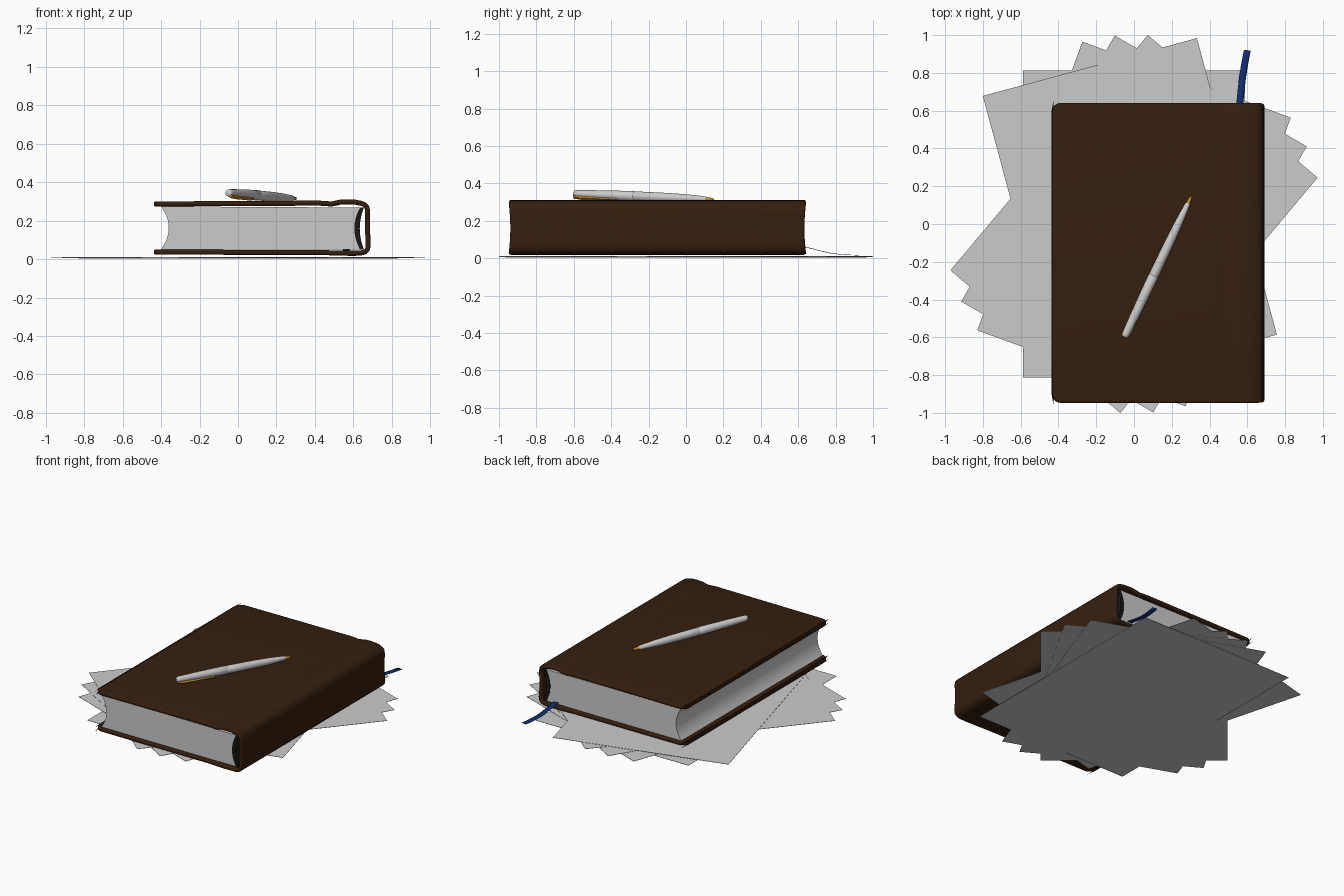
import bpy, bmesh, math
from mathutils import Vector, Matrix

if "Cube" in bpy.data.objects:
    bpy.data.objects.remove(bpy.data.objects["Cube"])


def material(name, rgb):
    m = bpy.data.materials.new(name)
    m.diffuse_color = (*rgb, 1)
    m.use_nodes = True
    m.node_tree.nodes["Principled BSDF"].inputs["Base Color"].default_value = m.diffuse_color
    return m


LEATHER = material("brown_leather", (0.036, 0.0135, 0.0045))
BLACK = material("dark_lining", (0.009, 0.009, 0.008))
BLUE = material("blue_ribbon", (0.005, 0.027, 0.17))
GOLD = material("gold", (0.6, 0.28, 0.02))


def make(name, verts, faces, mat=None, smooth=True):
    me = bpy.data.meshes.new(name)
    bm = bmesh.new()
    vs = [bm.verts.new(v) for v in verts]
    for f in faces:
        bm.faces.new([vs[i] for i in f])
    bmesh.ops.recalc_face_normals(bm, faces=bm.faces)
    bm.to_mesh(me)
    bm.free()
    ob = bpy.data.objects.new(name, me)
    bpy.context.collection.objects.link(ob)
    if mat:
        me.materials.append(mat)
    if smooth:
        bpy.ops.object.select_all(action='DESELECT')
        bpy.context.view_layer.objects.active = ob
        ob.select_set(True)
        bpy.ops.object.shade_smooth_by_angle(angle=math.radians(40))
    return ob


def prism(name, outline, y0, y1, mat=None):
    """Extrude an (x, z) outline along y."""
    n = len(outline)
    verts = [(x, y, z) for y in (y0, y1) for x, z in outline]
    faces = [range(n), range(n, 2 * n)]
    faces += [(i, (i + 1) % n, n + (i + 1) % n, n + i) for i in range(n)]
    return make(name, verts, faces, mat)


def strip(name, pairs, mat):
    """Join pairs of points into a ribbon of quads."""
    verts = [p for pair in pairs for p in pair]
    faces = [(2 * i, 2 * i + 1, 2 * i + 3, 2 * i + 2) for i in range(len(pairs) - 1)]
    return make(name, verts, faces, mat)


def lathe(name, profile, matrix, mat=None, n=32):
    """Revolve (distance, radius) points round the local z axis."""
    verts = [matrix @ Vector((r * math.cos(2 * math.pi * k / n), r * math.sin(2 * math.pi * k / n), s))
             for s, r in profile for k in range(n)]
    faces = [(j * n + k, j * n + (k + 1) % n, (j + 1) * n + (k + 1) % n, (j + 1) * n + k)
             for j in range(len(profile) - 1) for k in range(n)]
    last = (len(profile) - 1) * n
    faces += [range(n), range(last, last + n)]
    return make(name, verts, faces, mat)


def bow(x_end, depth, z0, z1, n=16):
    """Shallow curve between two heights."""
    return [(x_end + depth * (1 - (2 * i / n - 1) ** 2), z0 + (z1 - z0) * i / n) for i in range(n + 1)]


# Fanned loose sheets, each a very thin slab
sheets = [(0, 0, 0), (0, 0, -20), (0, 0, -30), (0, 0, -40), (-0.022, 0.046, 15.1)]
for i, (cx, cy, angle) in enumerate(sheets):
    turn = Matrix.Rotation(math.radians(angle), 3, 'Z')
    corners = [turn @ Vector((sx * 0.587, sy * 0.813, 0)) + Vector((cx, cy, 0.0032 * i + h))
               for h in (0, 0.0018) for sx, sy in ((-1, -1), (1, -1), (1, 1), (-1, 1))]
    make(f"paper_sheet_{i + 1}", corners, [(0, 1, 2, 3), (4, 5, 6, 7)] +
         [(k, (k + 1) % 4, 4 + (k + 1) % 4, 4 + k) for k in range(4)], smooth=False)

# Wrap-round cover: path from lower fore-edge round the spine to upper fore-edge
Y0, Y1, R, LEFT = -0.947, 0.641, 0.05, -0.437
corner = [R * (1 - math.cos(math.pi / 2 * k / 6)) for k in range(7)]
path = [(LEFT + d, 0.036) for d in corner]
path += [(0.42, 0.035), (0.5, 0.032), (0.58, 0.031), (0.64, 0.032), (0.662, 0.038), (0.673, 0.05),
         (0.677, 0.07), (0.675, 0.11), (0.674, 0.16), (0.674, 0.21), (0.674, 0.25), (0.67, 0.27),
         (0.66, 0.282), (0.64, 0.29), (0.61, 0.296), (0.57, 0.298), (0.53, 0.296), (0.505, 0.29),
         (0.483, 0.286), (0.46, 0.289), (0.42, 0.291)]
path += [(LEFT + d, 0.287) for d in reversed(corner)]
pairs = []
for x, z in path:
    d = min(x - LEFT, R)
    inset = R - math.sqrt(max(0, R * R - (R - d) ** 2))
    if x > 0.655:
        inset = 0.008 * math.sin(math.pi * (z - 0.03) / 0.26)
    pairs.append(((x, Y0 + inset, z), (x, Y1 - inset, z)))
cover = strip("book_cover", pairs, LEATHER)
thick = cover.modifiers.new("thickness", 'SOLIDIFY')
thick.thickness = 0.026
thick.offset = 0
soft = cover.modifiers.new("rounded_edges", 'BEVEL')
soft.width = 0.011
soft.segments = 4
soft.limit_method = 'ANGLE'
soft.angle_limit = math.radians(50)
soft.use_clamp_overlap = False

# Page block with hollow fore-edge and hollow back
fore = bow(-0.4, 0.04, 0.05, 0.274)
back = bow(0.635, -0.03, 0.05, 0.268)
prism("page_block", fore + back[::-1], -0.928, 0.623)

# Dark lining on the back of the pages
outer = bow(0.655, -0.022, 0.05, 0.268)
prism("spine_lining", back + outer[::-1], -0.93, 0.625, BLACK)

# Bookmark ribbon
centre = [(0.555, 0.55, 0.066), (0.559, 0.62, 0.062), (0.562, 0.66, 0.055), (0.567, 0.71, 0.042),
          (0.574, 0.77, 0.028), (0.583, 0.83, 0.021), (0.592, 0.88, 0.018), (0.6, 0.92, 0.017)]
ribbon = strip("bookmark_ribbon", [((x - 0.018, y + 0.002, z), (x + 0.018, y - 0.002, z))
                                   for x, y, z in centre], BLUE)
mod = ribbon.modifiers.new("thickness", 'SOLIDIFY')
mod.thickness = 0.002

# Pen lying on the cover
tail, tip = Vector((-0.051, -0.599, 0.344)), Vector((0.305, 0.15, 0.314))
axis = (tip - tail).normalized()
side = axis.cross(Vector((0, 0, 1))).normalized()
up = side.cross(axis)
pose = Matrix.Translation(tail) @ Matrix((side, up, axis)).transposed().to_4x4()
lathe("pen_cap", [(0, 0.012), (0.003, 0.017), (0.01, 0.0195), (0.03, 0.0205), (0.12, 0.0235),
                  (0.25, 0.026), (0.355, 0.027), (0.358, 0.0255)], pose)
lathe("pen_barrel", [(0.35, 0.022), (0.359, 0.026), (0.45, 0.0255), (0.55, 0.0245), (0.65, 0.022),
                     (0.73, 0.0175), (0.78, 0.0135), (0.785, 0.011)], pose)
lathe("pen_nib", [(0.782, 0.011), (0.8, 0.0095), (0.815, 0.0075), (0.83, 0.002)], pose, GOLD)

# Clip low on the right side of the cap
spin = pose @ Matrix.Rotation(math.radians(38), 4, 'Z')
clip = [spin @ Vector((x, y, s)) for s, top, low in ((0.004, -0.012, -0.026), (0.05, -0.02, -0.032),
                                                     (0.26, -0.024, -0.033))
        for x, y in ((-0.008, low), (0.008, low), (0.008, top), (-0.008, top))]
make("pen_clip", clip, [(0, 1, 2, 3), (8, 9, 10, 11)] +
     [(4 * j + k, 4 * j + (k + 1) % 4, 4 * j + 4 + (k + 1) % 4, 4 * j + 4 + k)
      for j in range(2) for k in range(4)], GOLD)
